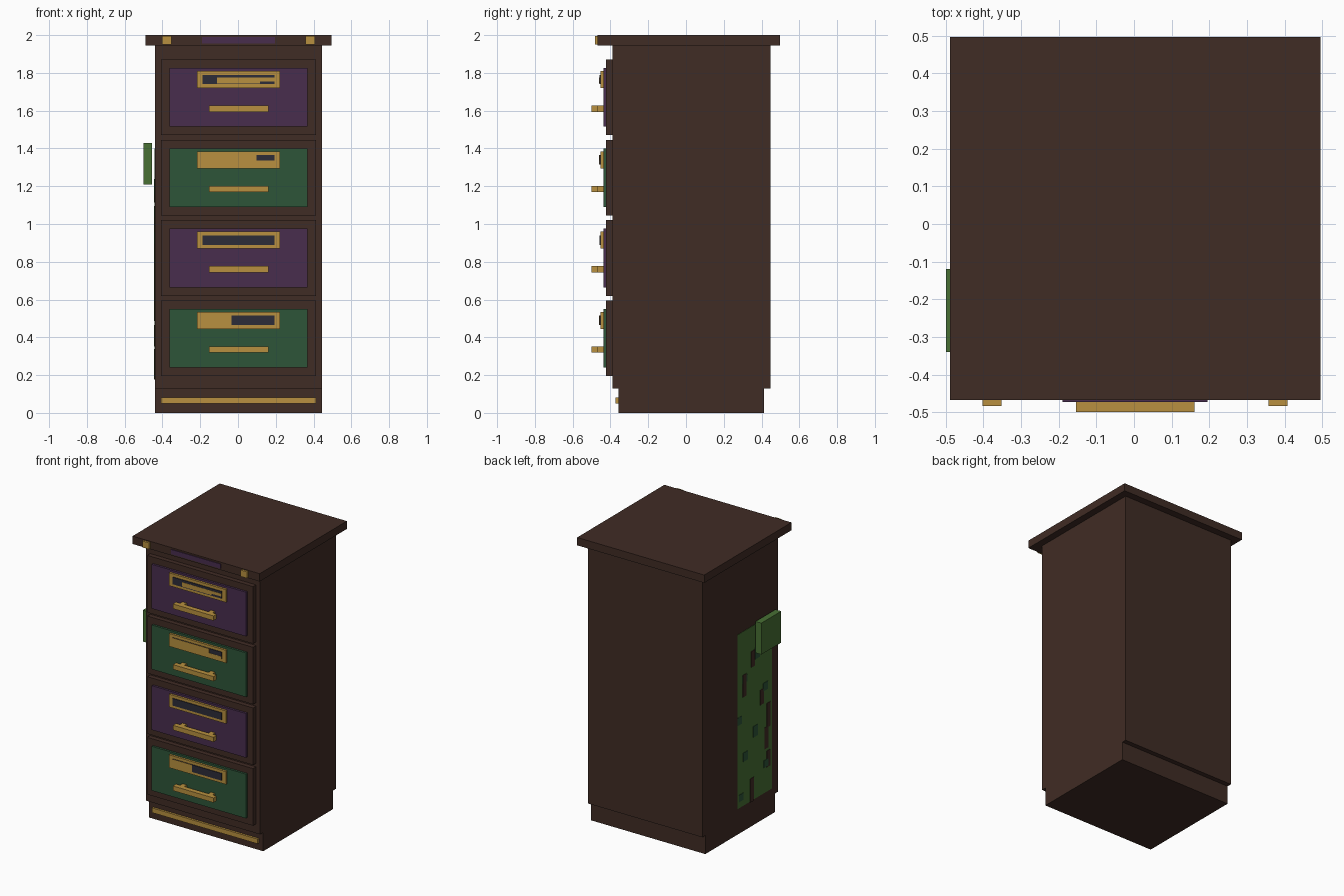
import bpy
import bmesh
import random

default = bpy.data.objects.get("Cube")
if default:
    bpy.data.objects.remove(default, do_unlink=True)


def material(name, red, green, blue):
    mat = bpy.data.materials.new(name)
    mat.use_nodes = True
    colour = (red, green, blue, 1)
    mat.diffuse_color = colour
    mat.node_tree.nodes["Principled BSDF"].inputs["Base Color"].default_value = colour
    return mat


walnut = material("dark walnut", 0.051, 0.025, 0.018)
plum = material("plum", 0.065, 0.027, 0.076)
forest = material("forest green", 0.026, 0.089, 0.04)
brass = material("brass", 0.48, 0.28, 0.05)
slate = material("slate", 0.025, 0.025, 0.04)
moss = material("moss green", 0.065, 0.16, 0.034)


def span(middle, size):
    """Range of the given size around a middle value."""
    return middle - size / 2, middle + size / 2


def boxes(name, mat, *shapes):
    """One object made of boxes, each given as x, y and z ranges."""
    bm = bmesh.new()
    for shape in shapes:
        for v in bmesh.ops.create_cube(bm, size=1)["verts"]:
            v.co = [low + (c + 0.5) * (high - low) for c, (low, high) in zip(v.co, shape)]
    mesh = bpy.data.meshes.new(name)
    bm.to_mesh(mesh)
    bm.free()
    mesh.materials.append(mat)
    obj = bpy.data.objects.new(name, mesh)
    bpy.context.collection.objects.link(obj)


# Shared measures: the cabinet stands a hair off centre because of the side block
centre = 0.003
height = 2
plinth_top = 0.13
body_top = 1.945
body_width = 0.885
body_front, body_back = -0.39, 0.447
inset = 0.033
overhang = 0.05
sheet = 0.015
drawer_width = 0.82
drawer_height = 0.4

# Cabinet carcass
across = span(centre, body_width)
plinth_front = body_front + inset
slab_front = body_front - overhang - inset + sheet / 3
boxes("plinth", walnut, (across, (plinth_front, body_back - inset), (0, plinth_top)))
boxes("body", walnut, (across, (body_front, body_back), (plinth_top, body_top)))
boxes("top_slab", walnut, (span(centre, body_width + overhang * 2),
                           (slab_front, body_back + overhang), (body_top, height)))

# Trim on the plinth and along the top edge
edge_middle = (body_top + height) / 2
boxes("plinth_strip", brass, (span(centre, drawer_width),
                              (plinth_front - sheet, plinth_front), span(plinth_top / 2, inset)))
boxes("top_inlay", plum, (span(centre, 0.385), (slab_front - sheet / 3, slab_front),
                          span(edge_middle, inset)))
boxes("top_clips", brass, *[(span(centre + side * 0.38, overhang),
                             (slab_front - sheet, slab_front), span(edge_middle, 0.045))
                            for side in (-1, 1)])


def drawer(number, colour, worn):
    """A drawer with panel, framed label and handle; worn parts of the label show brass."""
    tag = f"_{number}"
    middle = 1.67 - (number - 1) * 0.425
    front = body_front - inset
    panel = front - sheet
    frame = panel - sheet
    label = frame - sheet / 3
    label_z = middle + 0.095
    label_width, label_height = 0.38, 0.05
    boxes("drawer_front" + tag, walnut, (span(centre, drawer_width), (front, body_front),
                                         span(middle, drawer_height)))
    boxes("drawer_panel" + tag, colour, (span(centre, drawer_width - 0.09), (panel, front),
                                         span(middle, drawer_height - 0.09)))
    boxes("label_frame" + tag, brass, (span(centre, 0.44), (frame, panel),
                                       span(label_z, 0.09)))
    boxes("label" + tag, slate, (span(centre, label_width), (label, frame),
                                 span(label_z, label_height)))
    # Worn areas, as fractions of the label
    if worn:
        left, bottom = centre - label_width / 2, label_z - label_height / 2
        depth = (label - sheet / 9, label)
        boxes("label_wear" + tag, brass, *[
            ((left + label_width * x, left + label_width * (x + w)), depth,
             (bottom + label_height * z, bottom + label_height * (z + h)))
            for x, z, w, h in worn])
    # Handle bar on two posts
    grip = span(middle - 0.06, inset)
    bar_back = -0.465
    boxes("handle" + tag, brass, (span(centre, 0.315), (-0.5, bar_back), grip),
          *[(span(centre + side * 0.11, inset), (bar_back, panel), grip) for side in (-1, 1)])


drawer(1, plum, [(0.2, 0.1, 0.6, 0.6), (0.8, 0.3, 0.2, 0.4)])
drawer(2, forest, [(0, 0, 0.75, 1), (0.75, 0, 0.25, 0.4)])
drawer(3, plum, [])
drawer(4, forest, [(0, 0, 0.4, 1)])

# Block on the side, and the thin mossy patch hanging below it
boxes("side_block", moss, ((-0.5, -0.455), span(-0.23, 0.22), span(1.32, 0.22)))
side = across[0]
patch_y, patch_z = (-0.32, 0.06), (0.18, 1.4)
skin = sheet / 6
boxes("moss_patch", moss, ((side - skin, side), patch_y, patch_z))


def scatter(name, mat, columns, rows, width, tall):
    """Thin plates strewn over the patch, alternating between columns."""
    plates = []
    for row in range(rows):
        y = columns[row % len(columns)] + random.uniform(-inset, inset) / 2
        z = patch_z[0] + (patch_z[1] - patch_z[0]) * (row + 0.5) / (rows + 1)
        plates.append(((side - skin * 2, side - skin), span(y, width),
                       span(z, tall * random.uniform(0.7, 1.3))))
    boxes(name, mat, *plates)


random.seed(4)
scatter("moss_spots", forest, (0.03, -0.25, -0.01, -0.15), 8, 0.05, 0.065)
scatter("moss_gaps", walnut, (-0.11, -0.29, -0.25, -0.29, -0.22, -0.02), 7, 0.04, 0.14)
